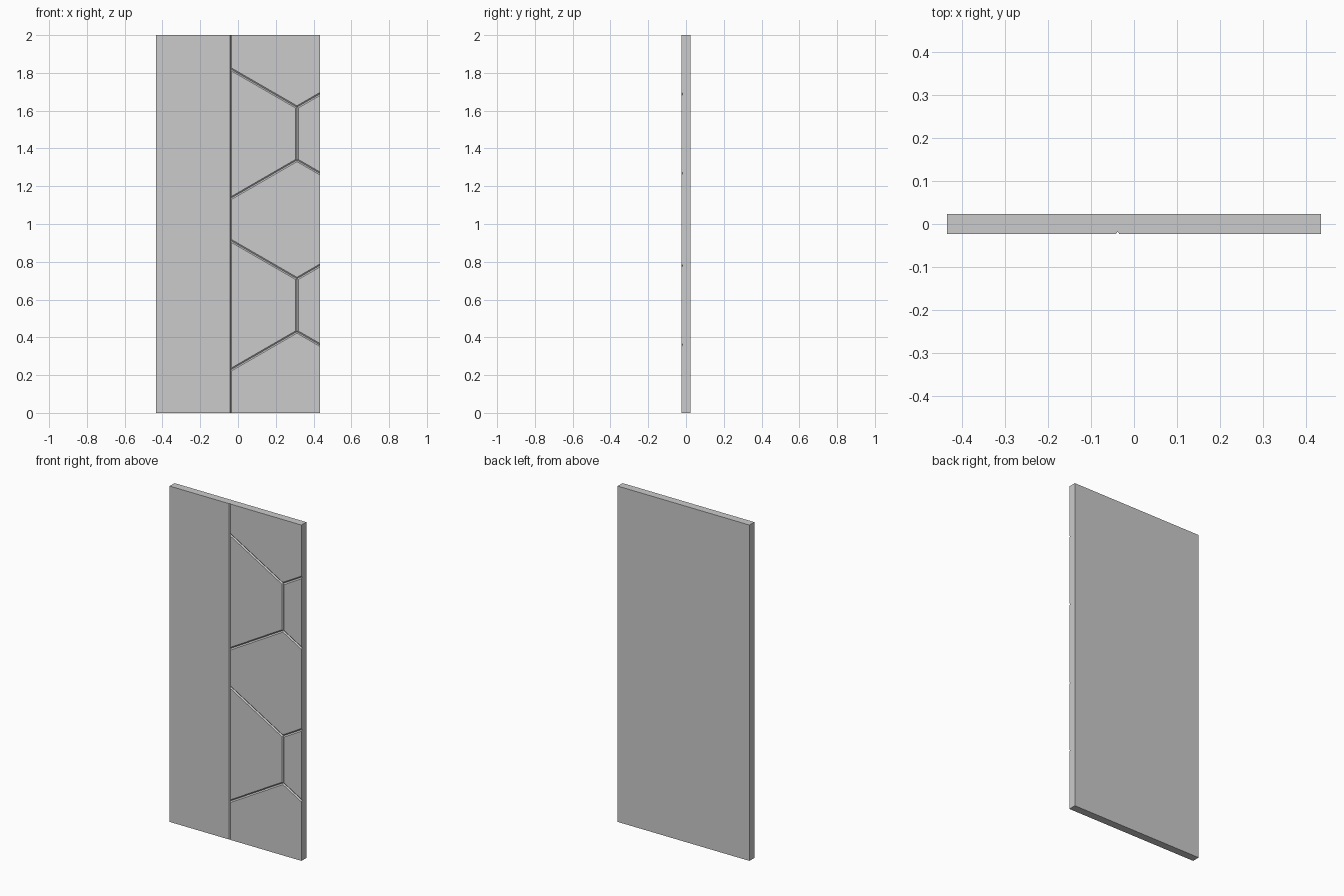
import bpy, bmesh
from mathutils import Vector

if "Cube" in bpy.data.objects:
    bpy.data.objects.remove(bpy.data.objects["Cube"])

W, T, H = 0.434, 0.023, 2.0  # half width, half thickness, height


def mesh_object(name, bm):
    bmesh.ops.recalc_face_normals(bm, faces=bm.faces)
    mesh = bpy.data.meshes.new(name)
    bm.to_mesh(mesh)
    bm.free()
    obj = bpy.data.objects.new(name, mesh)
    bpy.context.collection.objects.link(obj)
    return obj


def groove_cutter(name, a, b, half_width, depth):
    """Diamond-section prism along the front face from a to b (x, z)."""
    a, b = Vector((a[0], -T, a[1])), Vector((b[0], -T, b[1]))
    out = Vector((0, 1, 0))
    side = (b - a).normalized().cross(out)
    section = [side * half_width, out * depth, -side * half_width, -out * depth]
    bm = bmesh.new()
    r1 = [bm.verts.new(a + s) for s in section]
    r2 = [bm.verts.new(b + s) for s in section]
    bm.faces.new(r1)
    bm.faces.new(r2)
    for i in range(4):
        j = (i + 1) % 4
        bm.faces.new((r1[i], r1[j], r2[j], r2[i]))
    return mesh_object(name, bm)


# Door slab
bm = bmesh.new()
bmesh.ops.create_cube(bm, size=1)
for v in bm.verts:
    v.co = (v.co.x * 2 * W, v.co.y * 2 * T, (v.co.z + 0.5) * H)
door = mesh_object("door_panel", bm)

# Vertical groove
xg, xh = -0.038, 0.312
cutters = [groove_cutter("vertical_groove", (xg, -0.05), (xg, H + 0.05), 0.004, 0.005)]

# Honeycomb grooves, two repeats
slope = 0.577
for zc in (0.570, 1.478):
    lo, hi = zc - 0.14, zc + 0.14
    cutters.append(groove_cutter("hex_groove_upright", (xh, lo), (xh, hi), 0.007, 0.006))
    for z, s in ((lo, -1), (hi, 1)):
        for x_end in (xg, W + 0.03):
            z_end = z + s * slope * abs(x_end - xh)
            cutters.append(groove_cutter("hex_groove_slanted", (xh, z), (x_end, z_end), 0.007, 0.006))

# Cut the grooves and remove the cutters
for c in cutters:
    c.hide_render = True
    m = door.modifiers.new("cut", 'BOOLEAN')
    m.operation = 'DIFFERENCE'
    m.solver = 'EXACT'
    m.object = c
bpy.context.view_layer.update()
result = bpy.data.meshes.new_from_object(door.evaluated_get(bpy.context.evaluated_depsgraph_get()))
door.modifiers.clear()
door.data = result
for c in cutters:
    bpy.data.objects.remove(c)
